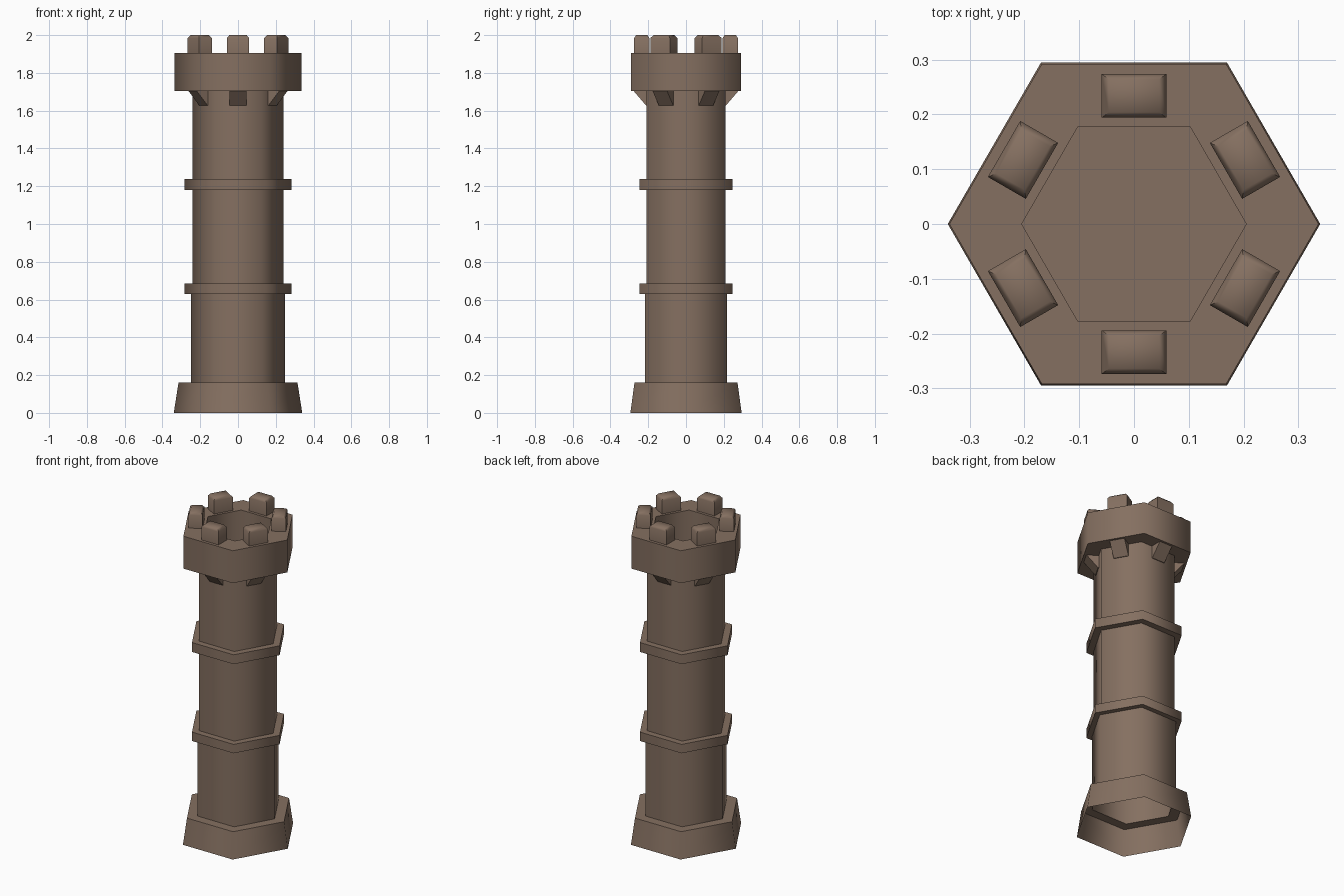
import bpy, bmesh, math
from mathutils import Matrix

if "Cube" in bpy.data.objects:
    bpy.data.objects.remove(bpy.data.objects["Cube"])

stone = bpy.data.materials.new("brown stone")
stone.diffuse_color = (0.235, 0.162, 0.119, 1)
stone.use_nodes = True
stone.node_tree.nodes["Principled BSDF"].inputs["Base Color"].default_value = stone.diffuse_color


def finish(name, bm, smooth=True):
    me = bpy.data.meshes.new(name)
    bm.to_mesh(me)
    bm.free()
    me.materials.append(stone)
    ob = bpy.data.objects.new(name, me)
    bpy.context.collection.objects.link(ob)
    if smooth:
        bpy.ops.object.select_all(action='DESELECT')
        ob.select_set(True)
        bpy.context.view_layer.objects.active = ob
        bpy.ops.object.shade_smooth_by_angle(angle=math.radians(65))
    return ob


def hex_shell(name, profile, cap_end=False):
    """Six-sided lathe of (radius, z) points, profile running up the outside."""
    bm = bmesh.new()
    rings = [[bm.verts.new((r * math.cos(k * math.pi / 3), r * math.sin(k * math.pi / 3), z))
              for k in range(6)] for r, z in profile]
    for a, b in zip(rings, rings[1:]):
        for k in range(6):
            n = (k + 1) % 6
            bm.faces.new((a[k], a[n], b[n], b[k]))
    if cap_end:
        bm.faces.new(rings[-1])
    bm.normal_update()
    return finish(name, bm)


# Hollow plinth and shafts, open at the bottom
hex_shell("base", [(0.34, 0), (0.315, 0.16), (0.25, 0.16)])
hex_shell("lower_shaft", [(0.25, 0.16), (0.25, 0.63)])
hex_shell("upper_shaft", [(0.24, 0.63), (0.24, 1.705)])

# String-course bands
for name, z0, z1 in (("lower_band", 0.63, 0.685), ("upper_band", 1.18, 1.238)):
    hex_shell(name, [(0.24, z0), (0.284, z0), (0.284, z1), (0.24, z1)])

# Parapet with sunken floor
hex_shell("parapet", [(0.24, 1.705), (0.337, 1.705), (0.337, 1.905),
                      (0.205, 1.905), (0.205, 1.71)], cap_end=True)

for i in range(6):
    rot = Matrix.Rotation(i * math.pi / 3, 4, 'Z')

    # Merlon: block with softened top, one per side
    bm = bmesh.new()
    levels = [(0.059, 0.040, 1.90), (0.059, 0.040, 1.985), (0.046, 0.030, 2.0)]
    loops = [[bm.verts.new((sx * w, -0.234 + sy * d, z))
              for sx, sy in ((-1, -1), (1, -1), (1, 1), (-1, 1))] for w, d, z in levels]
    for a, b in zip(loops, loops[1:]):
        for k in range(4):
            n = (k + 1) % 4
            bm.faces.new((a[k], a[n], b[n], b[k]))
    bm.faces.new(loops[-1])
    bm.transform(rot)
    bm.normal_update()
    finish(f"merlon_{i + 1}", bm)

    # Corbel: sloping wedge under the parapet
    bm = bmesh.new()
    section = [(-0.20, 1.628), (-0.212, 1.628), (-0.278, 1.705), (-0.20, 1.705)]
    left, right = [[bm.verts.new((x, y, z)) for y, z in section] for x in (-0.044, 0.044)]
    bm.faces.new(left)
    bm.faces.new(right[::-1])
    for k in range(4):
        n = (k + 1) % 4
        bm.faces.new((left[k], right[k], right[n], left[n]))
    bmesh.ops.recalc_face_normals(bm, faces=bm.faces)
    bm.transform(rot)
    finish(f"corbel_{i + 1}", bm, smooth=False)
